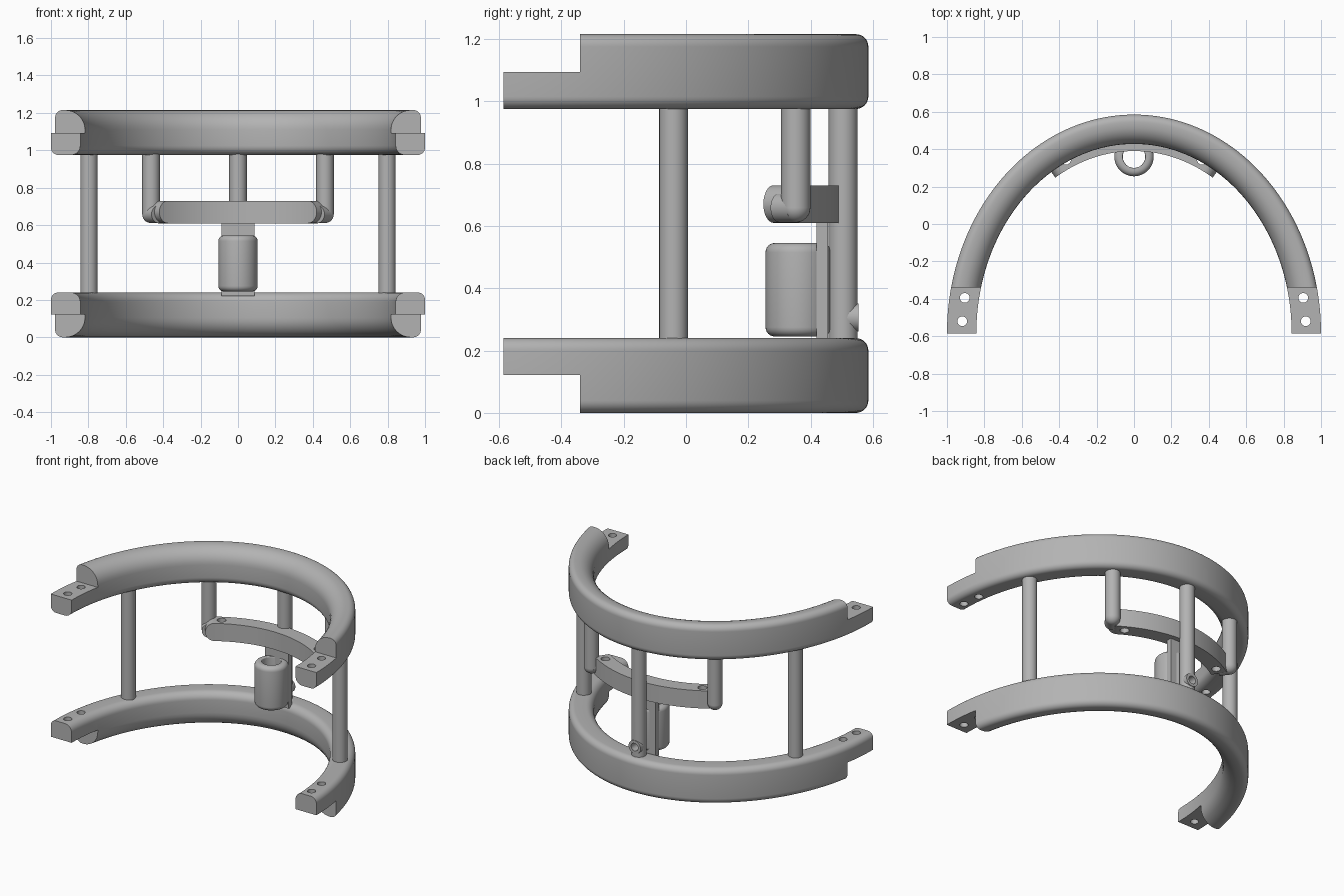
import bpy, bmesh, math
from mathutils import Vector

cube = bpy.data.objects.get("Cube")
if cube:
    bpy.data.objects.remove(cube, do_unlink=True)

grey = bpy.data.materials.new("satin_grey")
grey.use_nodes = True
color = (0.45, 0.45, 0.45, 1)
grey.diffuse_color = color
grey.node_tree.nodes["Principled BSDF"].inputs["Base Color"].default_value = color

FRONT = -0.585  # centre line of the half ellipses


def finish(bm, name):
    bmesh.ops.recalc_face_normals(bm, faces=bm.faces)
    mesh = bpy.data.meshes.new(name)
    bm.to_mesh(mesh)
    bm.free()
    ob = bpy.data.objects.new(name, mesh)
    bpy.context.collection.objects.link(ob)
    mesh.materials.append(grey)
    return ob


def smooth(ob):
    bpy.ops.object.select_all(action='DESELECT')
    ob.select_set(True)
    bpy.context.view_layer.objects.active = ob
    bpy.ops.object.shade_smooth_by_angle(angle=math.radians(35))


def loft(name, rows, caps=True, closed=False):
    """Skin a list of equally long closed loops."""
    bm = bmesh.new()
    loops = [[bm.verts.new(p) for p in row] for row in rows]
    n = len(loops[0])
    pairs = list(zip(loops, loops[1:])) + ([(loops[-1], loops[0])] if closed else [])
    for a, b in pairs:
        for i in range(n):
            j = (i + 1) % n
            bm.faces.new((a[i], a[j], b[j], b[i]))
    if caps:
        bm.faces.new(loops[0])
        bm.faces.new(loops[-1])
    return finish(bm, name)


def rod(name, start, end, radius, sides=32):
    a, b = Vector(start), Vector(end)
    turn = (b - a).to_track_quat('Z', 'Y')
    ring = [turn @ Vector((radius * math.cos(t), radius * math.sin(t), 0))
            for t in (math.tau * i / sides for i in range(sides))]
    return loft(name, [[p + v for v in ring] for p in (a, b)])


def box(name, low, high):
    corners = [(low[0], low[1]), (high[0], low[1]), (high[0], high[1]), (low[0], high[1])]
    return loft(name, [[(x, y, z) for x, y in corners] for z in (low[2], high[2])])


def cut(ob, cutters):
    bpy.context.view_layer.objects.active = ob
    for c in cutters:
        c.hide_render = True
        mod = ob.modifiers.new("cut", 'BOOLEAN')
        mod.operation, mod.solver, mod.object = 'DIFFERENCE', 'EXACT', c
        bpy.ops.object.modifier_apply(modifier=mod.name)
        bpy.data.objects.remove(c, do_unlink=True)


def rounded_section(width, height, radii, steps=8):
    """Rounded rectangle; radii run from inner bottom counter-clockwise."""
    points = []
    spots = ((0, 0, 1, 1), (width, 0, -1, 1), (width, height, -1, -1), (0, height, 1, -1))
    for k, ((x, z, sx, sz), r) in enumerate(zip(spots, radii)):
        for i in range(steps + 1):
            t = math.pi + math.pi / 2 * (k + i / steps)
            points.append((x + sx * r + r * math.cos(t), z + sz * r + r * math.sin(t)))
    return points


# Curved rails with half-height end tabs and screw holes
def rail(name, base, is_upper):
    depth, height = 0.157, 0.24
    section = rounded_section(depth, height, (0.05, 0.04, 0.04, 0.105))
    rows = []
    for i in range(97):
        t = math.pi * i / 96
        rows.append([((0.843 + u) * math.cos(t), FRONT + (1.013 + u) * math.sin(t),
                      base + (v if is_upper else height - v)) for u, v in section])
    ob = loft(name, rows)
    low, high = (base + 0.118, base + 0.4) if is_upper else (base - 0.2, base + 0.122)
    cutters = [box("step_cutter", (-1.2, -0.8, low), (1.2, -0.34, high))]
    for s in (-1, 1):
        for x, y in ((0.918, -0.52), (0.905, -0.395)):
            cutters.append(rod("hole_cutter", (s * x, y, base - 0.1),
                               (s * x, y, base + 0.4), 0.026, 24))
    cut(ob, cutters)
    smooth(ob)


rail("lower_rail", 0.0, False)
rail("upper_rail", 0.975, True)

# Side posts, hanger posts with rounded elbows
for side, s in (("left", 1), ("right", -1)):
    smooth(rod(side + "_post", (s * 0.797, -0.04, 0.2), (s * 0.797, -0.04, 1.02), 0.046))
    px, py, pz = s * 0.465, 0.352, 0.658
    smooth(rod(side + "_hanger", (px, py, pz), (px, py, 1.02), 0.047))
    smooth(rod(side + "_elbow", (px, py, pz), (s * 0.425, 0.3, pz), 0.047))
    bm = bmesh.new()
    bmesh.ops.create_uvsphere(bm, u_segments=32, v_segments=16, radius=0.047)
    bmesh.ops.translate(bm, verts=bm.verts, vec=(px, py, pz))
    smooth(finish(bm, side + "_elbow_ball"))

# Back post with a drilled boss
back = rod("back_post", (0, 0.504, 0.2), (0, 0.504, 1.02), 0.047)
boss = rod("back_boss", (0, 0.49, 0.306), (0, 0.553, 0.306), 0.045)
for ob in (back, boss):
    cut(ob, [rod("drill", (0, 0.47, 0.306), (0, 0.7, 0.306), 0.026, 24)])
    smooth(ob)

# Curved crossbar with noses rounded in height
rows = []
reach, half, count = 0.45, 0.06, 60
for i in range(count + 1):
    x = -reach * math.cos(math.pi * i / count)
    y = FRONT + 1.025 * math.sqrt(1 - (x / 0.86) ** 2)
    normal = Vector((x / 0.86 ** 2, (y - FRONT) / 1.025 ** 2, 0)).normalized()
    d = min(half, (reach - abs(x)) * 1.22)
    h = max(0.004, math.sqrt(half ** 2 - (half - d) ** 2))
    mid = Vector((x, y, 0.67))
    rows.append([mid + normal * n + Vector((0, 0, z))
                 for n, z in ((-0.05, -h), (0.05, -h), (0.05, h), (-0.05, h))])
bar = loft("crossbar", rows)
cut(bar, [rod("bar_drill", (s * 0.365, 0.345, 0.5), (s * 0.365, 0.345, 0.85), 0.028, 24)
          for s in (-1, 1)])
smooth(bar)

# Drop plate joining crossbar and holder
box("drop_plate", (-0.088, 0.418, 0.22), (0.088, 0.455, 0.63))

# Hollow holder with rounded rims
profile = rounded_section(0.045, 0.3, (0.006, 0.03, 0.03, 0.006), 6)
rows = []
for i in range(48):
    t = math.tau * i / 48
    rows.append([((0.06 + u) * math.cos(t), 0.36 + (0.06 + u) * math.sin(t), 0.245 + v)
                 for u, v in profile])
smooth(loft("holder", rows, caps=False, closed=True))
